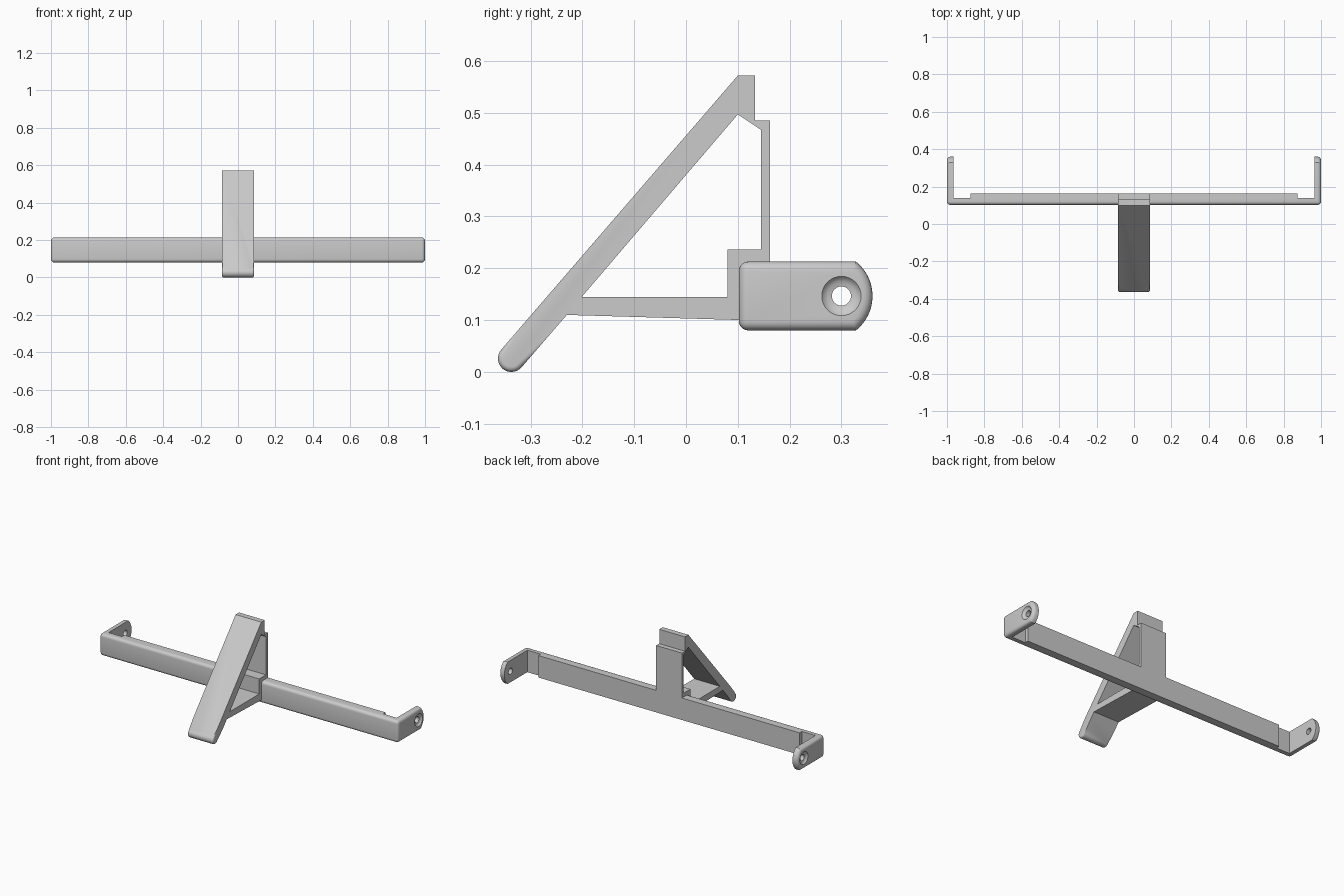
import bpy, bmesh, math
from mathutils import Vector

cube = bpy.data.objects.get("Cube")
if cube:
    bpy.data.objects.remove(cube)

metal = bpy.data.materials.new("light_grey")
GREY = (0.6, 0.6, 0.6, 1)
metal.diffuse_color = GREY
metal.use_nodes = True
metal.node_tree.nodes["Principled BSDF"].inputs["Base Color"].default_value = GREY


def arc(cx, cy, r, start, end, steps):
    angles = [math.radians(start + (end - start) * i / steps) for i in range(steps + 1)]
    return [(cx + r * math.cos(a), cy + r * math.sin(a)) for a in angles]


def prism(name, profile, low, high, axis="X", round_rule=None, radius=0.02):
    """Extrude a profile along X (points are y, z) or Z (points are x, y)."""
    place = (lambda p, d: (d, *p)) if axis == "X" else (lambda p, d: (*p, d))
    bm = bmesh.new()
    face = bm.faces.new([bm.verts.new(place(p, low)) for p in profile])
    out = bmesh.ops.extrude_face_region(bm, geom=[face])
    shift = Vector(place((0, 0), high - low))
    bmesh.ops.translate(bm, vec=shift, verts=[v for v in out["geom"] if isinstance(v, bmesh.types.BMVert)])
    bmesh.ops.recalc_face_normals(bm, faces=bm.faces)
    if round_rule:
        bmesh.ops.bevel(bm, geom=[e for e in bm.edges if round_rule(*e.verts)], offset=radius,
                        segments=5, profile=0.5, affect="EDGES", clamp_overlap=True)
    mesh = bpy.data.meshes.new(name)
    bm.to_mesh(mesh)
    bm.free()
    mesh.materials.append(metal)
    obj = bpy.data.objects.new(name, mesh)
    bpy.context.collection.objects.link(obj)
    return obj


def cut(target, cutter):
    mod = target.modifiers.new("cut", "BOOLEAN")
    mod.operation, mod.solver, mod.object = "DIFFERENCE", "EXACT", cutter
    bpy.context.view_layer.objects.active = target
    bpy.ops.object.modifier_apply(modifier=mod.name)
    bpy.data.objects.remove(cutter)


def smooth(obj):
    bpy.ops.object.select_all(action="DESELECT")
    obj.select_set(True)
    bpy.context.view_layer.objects.active = obj
    bpy.ops.object.shade_smooth_by_angle(angle=math.radians(28))


# Crossbar with end arms: rounded outer block, hollowed from behind
BOTTOM, TOP, FRONT = 0.08, 0.213, 0.102
MID = (BOTTOM + TOP) / 2
tip = arc(0.275, MID, 0.085, -51.5, 51.5, 20)
bar_profile = [(FRONT, BOTTOM)] + tip + [(FRONT, TOP)]


def outer_edge(a, b):
    same_end = abs(a.co.x - b.co.x) < 0.01
    front_edge = abs(a.co.y - FRONT) < 0.001 and abs(b.co.y - FRONT) < 0.001
    return same_end or front_edge


crossbar = prism("crossbar_with_arms", bar_profile, -1, 1, round_rule=outer_edge, radius=0.018)
half = [(0.875, 0.162), (0.875, 0.14), (0.965, 0.14), (0.965, 0.6)]
recess = half + [(-x, y) for x, y in reversed(half)]
cut(crossbar, prism("recess_cutter", recess, -0.2, 0.6, axis="Z"))

# Pivot holes with dished outer rims
for side in (-1, 1):
    bm = bmesh.new()
    rings = []
    dish = [(0.01, 0.039), (0, 0.038), (-0.005, 0.034), (-0.009, 0.028),
            (-0.011, 0.0185), (-0.06, 0.0185)]
    for dx, r in dish:
        rings.append([bm.verts.new((side * (1 + dx), y, z)) for y, z in arc(0.3, MID, r, 0, 360, 32)[:-1]])
    for a, b in zip(rings, rings[1:]):
        for i in range(32):
            j = (i + 1) % 32
            bm.faces.new((a[i], a[j], b[j], b[i]))
    bm.faces.new(rings[0])
    bm.faces.new(rings[-1])
    bmesh.ops.recalc_face_normals(bm, faces=bm.faces)
    mesh = bpy.data.meshes.new("hole_cutter")
    bm.to_mesh(mesh)
    bm.free()
    mesh.materials.append(metal)
    cutter = bpy.data.objects.new("hole_cutter", mesh)
    bpy.context.collection.objects.link(cutter)
    cut(crossbar, cutter)
smooth(crossbar)

# Central stand: sloping leg, strut and upright as one open triangle
foot = arc(-0.337, 0.026, 0.026, 139.3, 319.3, 16)
outline = foot + [(-0.23, 0.11), (0.11, 0.1), (0.162, 0.1), (0.162, 0.485),
                  (0.133, 0.485), (0.133, 0.572), (0.1, 0.572)]


def foot_edge(a, b):
    return abs(a.co.x - b.co.x) < 0.001 and max(a.co.z, b.co.z) < 0.048


stand = prism("triangular_stand", outline, -0.086, 0.086, round_rule=foot_edge, radius=0.01)
opening = [(0.1, 0.497), (0.145, 0.467), (0.145, 0.236), (0.08, 0.236), (0.08, 0.145), (-0.201, 0.145)]
cut(stand, prism("opening_cutter", opening, -0.2, 0.2))
smooth(stand)
